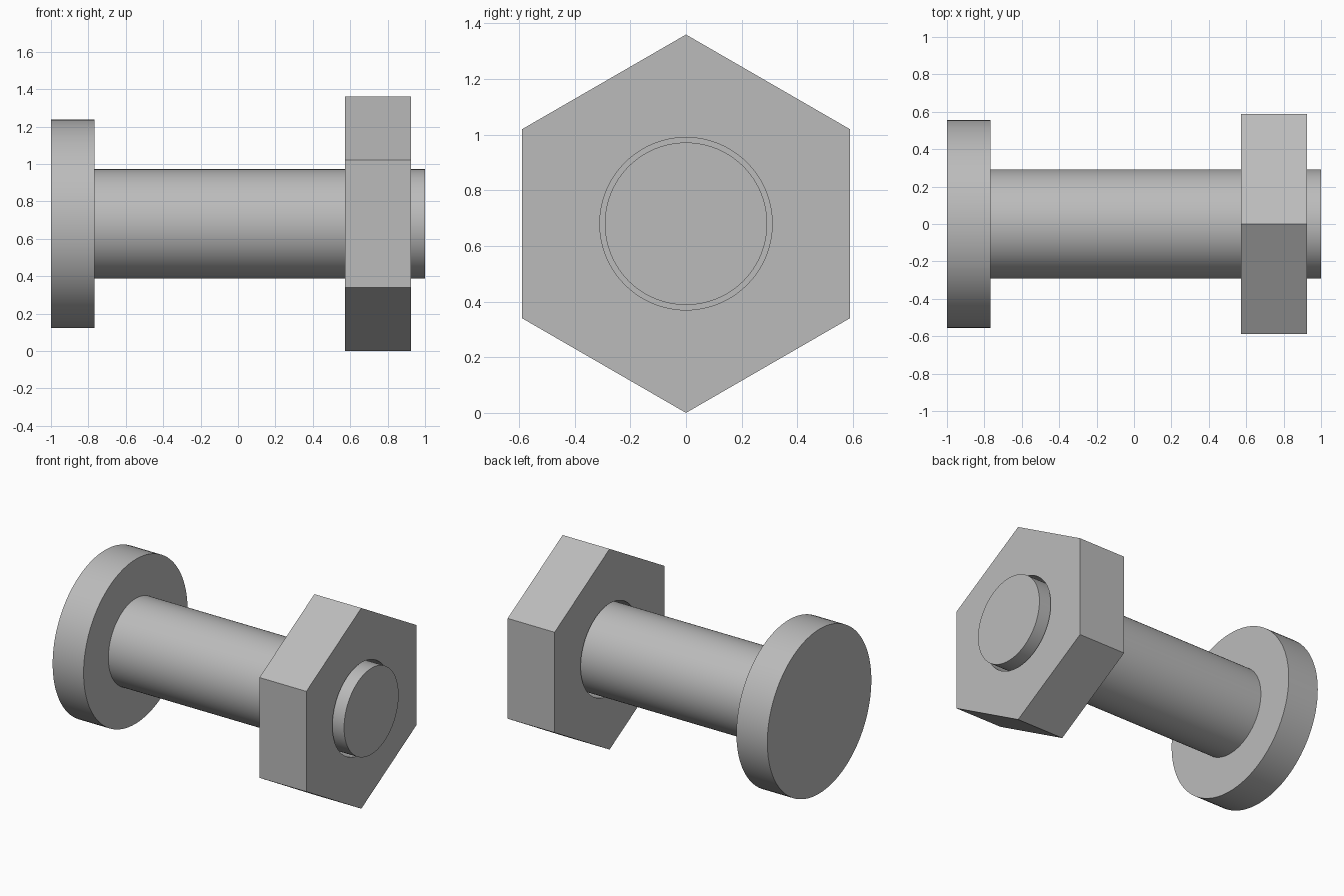
import bpy, bmesh
from math import cos, sin, pi, radians

if "Cube" in bpy.data.objects:
    bpy.data.objects.remove(bpy.data.objects["Cube"])

AXIS_Z = 0.68
SEGMENTS = 96

steel = bpy.data.materials.new("grey_steel")
steel.use_nodes = True
colour = (0.5, 0.5, 0.5, 1)
steel.diffuse_color = colour
steel.node_tree.nodes["Principled BSDF"].inputs["Base Color"].default_value = colour


def ring(bm, x, radius, count):
    """Closed loop of vertices around the bolt axis, first one at the top."""
    return [bm.verts.new((x, radius * sin(2 * pi * i / count),
                          AXIS_Z + radius * cos(2 * pi * i / count)))
            for i in range(count)]


def finish(bm, name):
    bmesh.ops.recalc_face_normals(bm, faces=bm.faces)
    mesh = bpy.data.meshes.new(name)
    bm.to_mesh(mesh)
    bm.free()
    mesh.materials.append(steel)
    obj = bpy.data.objects.new(name, mesh)
    bpy.context.collection.objects.link(obj)
    bpy.ops.object.select_all(action='DESELECT')
    obj.select_set(True)
    bpy.context.view_layer.objects.active = obj
    bpy.ops.object.shade_smooth_by_angle(angle=radians(30))


# Bolt: round head and plain shank turned from one stepped profile
bm = bmesh.new()
profile = [(-1, 0.557), (-0.768, 0.557), (-0.768, 0.292), (1, 0.292)]
loops = [ring(bm, x, r, SEGMENTS) for x, r in profile]
for a, b in zip(loops, loops[1:]):
    for i in range(SEGMENTS):
        j = (i + 1) % SEGMENTS
        bm.faces.new((a[i], a[j], b[j], b[i]))
bm.faces.new(loops[0])
bm.faces.new(loops[-1])
finish(bm, "bolt")

# Hexagonal nut: plate with a loose round bore, extruded along the bolt
bm = bmesh.new()
edges = []
for loop in (ring(bm, 0.573, 0.68, 6), ring(bm, 0.573, 0.31, SEGMENTS)):
    edges += [bm.edges.new((v, loop[i - 1])) for i, v in enumerate(loop)]
bmesh.ops.triangle_fill(bm, edges=edges, use_beauty=True)
result = bmesh.ops.extrude_face_region(bm, geom=bm.faces[:], use_keep_orig=True)
far_verts = [g for g in result["geom"] if isinstance(g, bmesh.types.BMVert)]
bmesh.ops.translate(bm, verts=far_verts, vec=(0.352, 0, 0))
finish(bm, "hex_nut")
